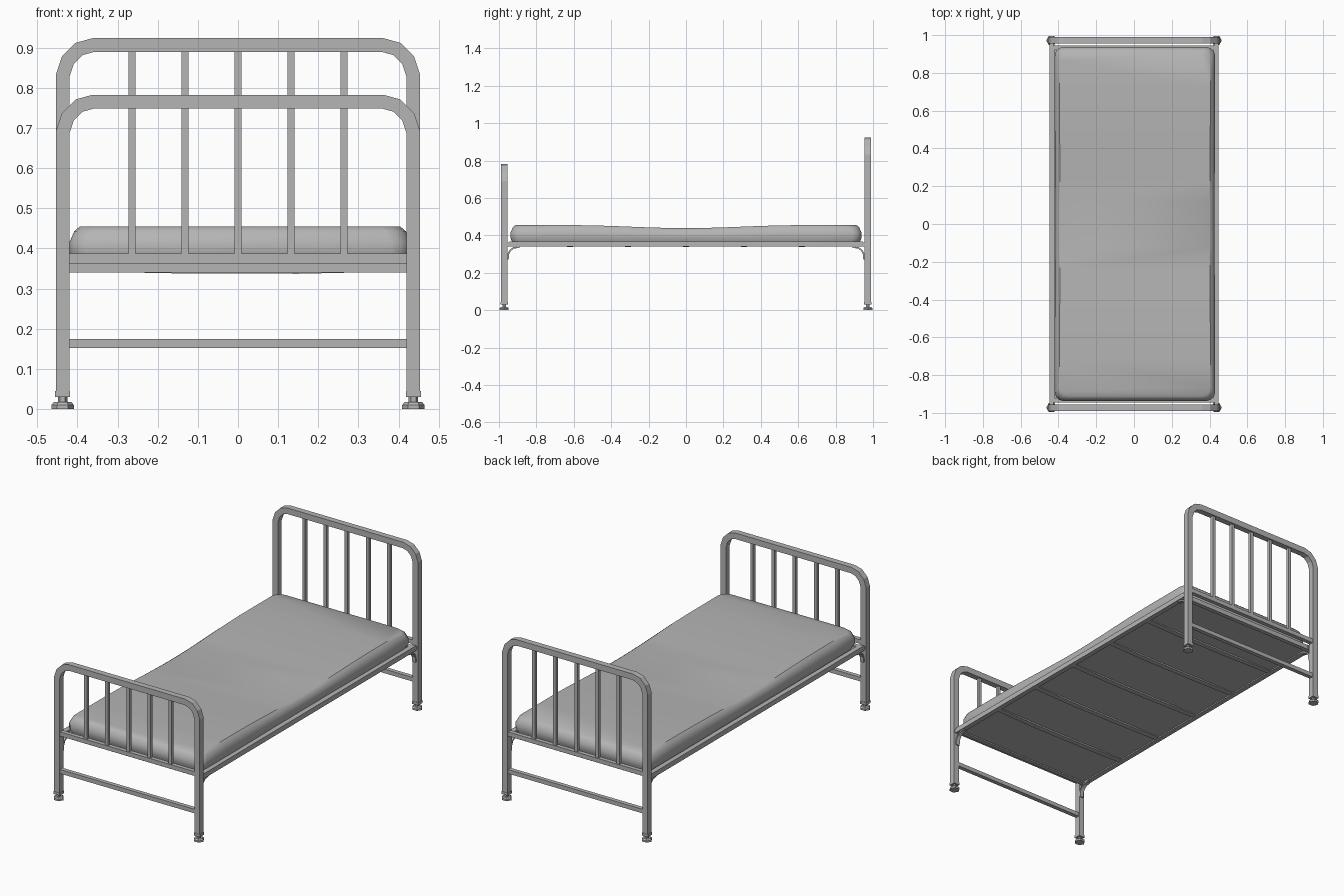
import bpy, bmesh, math
from mathutils import Vector

cube = bpy.data.objects.get("Cube")
if cube:
    bpy.data.objects.remove(cube)

grey = bpy.data.materials.new("plain grey")
grey.use_nodes = True
tone = (0.46, 0.46, 0.46, 1)
grey.diffuse_color = tone
grey.node_tree.nodes["Principled BSDF"].inputs["Base Color"].default_value = tone


def finish(name, bm):
    bmesh.ops.recalc_face_normals(bm, faces=bm.faces)
    mesh = bpy.data.meshes.new(name)
    bm.to_mesh(mesh)
    bm.free()
    mesh.materials.append(grey)
    ob = bpy.data.objects.new(name, mesh)
    bpy.context.collection.objects.link(ob)
    return ob


def box(name, lo, hi):
    bm = bmesh.new()
    bmesh.ops.create_cube(bm, size=1)
    lo, hi = Vector(lo), Vector(hi)
    for v in bm.verts:
        v.co = (lo + hi) / 2 + v.co * (hi - lo)
    return finish(name, bm)


def sweep(name, path, side, width, depth):
    """Rectangular bar along a planar path; side is the plane's normal."""
    bm = bmesh.new()
    pts = [Vector(p) for p in path]
    side = Vector(side)
    rings = []
    for i, p in enumerate(pts):
        a = (p - pts[i - 1]).normalized() if i else None
        b = (pts[i + 1] - p).normalized() if i < len(pts) - 1 else None
        a, b = a or b, b or a
        t = (a + b).normalized()
        n = t.cross(side) * (width / 2 / t.dot(a))
        s = side * depth / 2
        rings.append([bm.verts.new(p + q) for q in (n + s, n - s, -n - s, -n + s)])
    for r, q in zip(rings, rings[1:]):
        for k in range(4):
            bm.faces.new((r[k], r[k - 1], q[k - 1], q[k]))
    bm.faces.new(rings[0])
    bm.faces.new(rings[-1])
    return finish(name, bm)


def prism(name, x, y, layers, sides):
    """Stacked rings of (radius, z) around a vertical axis."""
    bm = bmesh.new()
    rings = []
    for r, z in layers:
        rings.append([bm.verts.new((x + r * math.cos(math.tau * k / sides),
                                    y + r * math.sin(math.tau * k / sides), z))
                      for k in range(sides)])
    for r, q in zip(rings, rings[1:]):
        for k in range(sides):
            bm.faces.new((r[k], r[k - 1], q[k - 1], q[k]))
    bm.faces.new(rings[0])
    bm.faces.new(rings[-1])
    return finish(name, bm)


# Head and foot ends
END_Y, POST_X, TUBE = 0.972, 0.437, 0.034
for end, sy, top in (("head", 1, 0.907), ("foot", -1, 0.766)):
    y = sy * END_Y
    half = [(POST_X, 0.03), (POST_X, top - 0.077), (0.424, top - 0.038),
            (0.396, top - 0.01), (0.36, top)]
    path = [(-x, y, z) for x, z in half] + [(x, y, z) for x, z in reversed(half)]
    sweep(end + "_arch", path, (0, 1, 0), TUBE, TUBE)
    box(end + "_upper_rail", (-0.425, y - 0.012, 0.363), (0.425, y + 0.012, 0.387))
    box(end + "_lower_rail", (-0.425, y - 0.012, 0.152), (0.425, y + 0.012, 0.175))
    for i in range(5):
        x = (i - 2) * 0.132
        box(f"{end}_spindle_{i + 1}", (x - 0.009, y - 0.009, 0.38),
            (x + 0.009, y + 0.009, top - 0.01))

    # Feet and corner brackets
    for side, sx in (("left", 1), ("right", -1)):
        x = sx * POST_X
        box(f"{end}_{side}_collar", (x - 0.019, y - 0.019, 0.03),
            (x + 0.019, y + 0.019, 0.045))
        prism(f"{end}_{side}_foot", x, y,
              [(0.028, 0), (0.028, 0.01), (0.022, 0.017), (0.012, 0.018),
               (0.012, 0.034)], 6)
        bracket = [(0.952, 0.27), (0.95, 0.30), (0.94, 0.32), (0.922, 0.333), (0.89, 0.338)]
        sweep(f"{end}_{side}_bracket", [(sx * 0.432, sy * b, z) for b, z in bracket],
              (1, 0, 0), 0.008, 0.022)
        box(f"{end}_{side}_joint", (x - 0.01, sy * 0.95 - 0.015, 0.342),
            (x + 0.01, sy * 0.95 + 0.015, 0.362))

    # Cross member of the base
    box(end + "_base_rail", (-0.44, sy * 0.932 - 0.012, 0.34),
        (0.44, sy * 0.932 + 0.012, 0.366))

# Side rails, base sheet and the slats under it
for side, sx in (("left", 1), ("right", -1)):
    box(side + "_side_rail", (sx * 0.434 - 0.014, -0.945, 0.34),
        (sx * 0.434 + 0.014, 0.945, 0.368))
box("base_sheet", (-0.425, -0.925, 0.347), (0.425, 0.925, 0.357))
for i in range(5):
    y = (i - 2) * 0.31
    sweep(f"slat_{i + 1}", [(-0.42, y, 0.347), (-0.15, y, 0.342), (0.15, y, 0.341),
                            (0.42, y, 0.347)], (0, 1, 0), 0.008, 0.03)


# Mattress: rounded outline stacked in layers, with a sagging middle
def outline(hx, hy, r):
    pts = []
    for cx, cy, a0 in ((1, 1, 0), (-1, 1, 90), (-1, -1, 180), (1, -1, 270)):
        for k in range(4):
            a = math.radians(a0 + 30 * k)
            pts.append((cx * (hx - r) + r * math.cos(a), cy * (hy - r) + r * math.sin(a)))
    return pts


def sag(y):
    return 0.016 * (0.5 + 0.5 * math.cos(math.pi * min(1, abs(y) / 0.62)))


bm = bmesh.new()
rings = []
for inset, z in ((0.012, 0.358), (0.0, 0.385), (0.0, 0.415), (0.012, 0.443), (0.026, 0.455)):
    rings.append([bm.verts.new((x + 0.005, y, z))
                  for x, y in outline(0.425 - inset, 0.938 - inset, 0.05)])
n = len(rings[0])
for r, q in zip(rings, rings[1:]):
    for k in range(n):
        bm.faces.new((r[k], r[k - 1], q[k - 1], q[k]))
bm.faces.new(rings[0])
bm.faces.new(rings[-1])
for i in range(13):
    bmesh.ops.bisect_plane(bm, geom=bm.verts[:] + bm.edges[:] + bm.faces[:],
                           plane_co=(0, (i - 6) * 0.12, 0), plane_no=(0, 1, 0))
for v in bm.verts:
    lift = max(0, (v.co.z - 0.385) / 0.07)
    v.co.z -= sag(v.co.y) * lift
    v.co.x *= 1 - 0.6 * sag(v.co.y)
mattress = finish("mattress", bm)
bpy.ops.object.select_all(action='DESELECT')
mattress.select_set(True)
bpy.context.view_layer.objects.active = mattress
bpy.ops.object.shade_smooth_by_angle(angle=math.radians(35))
